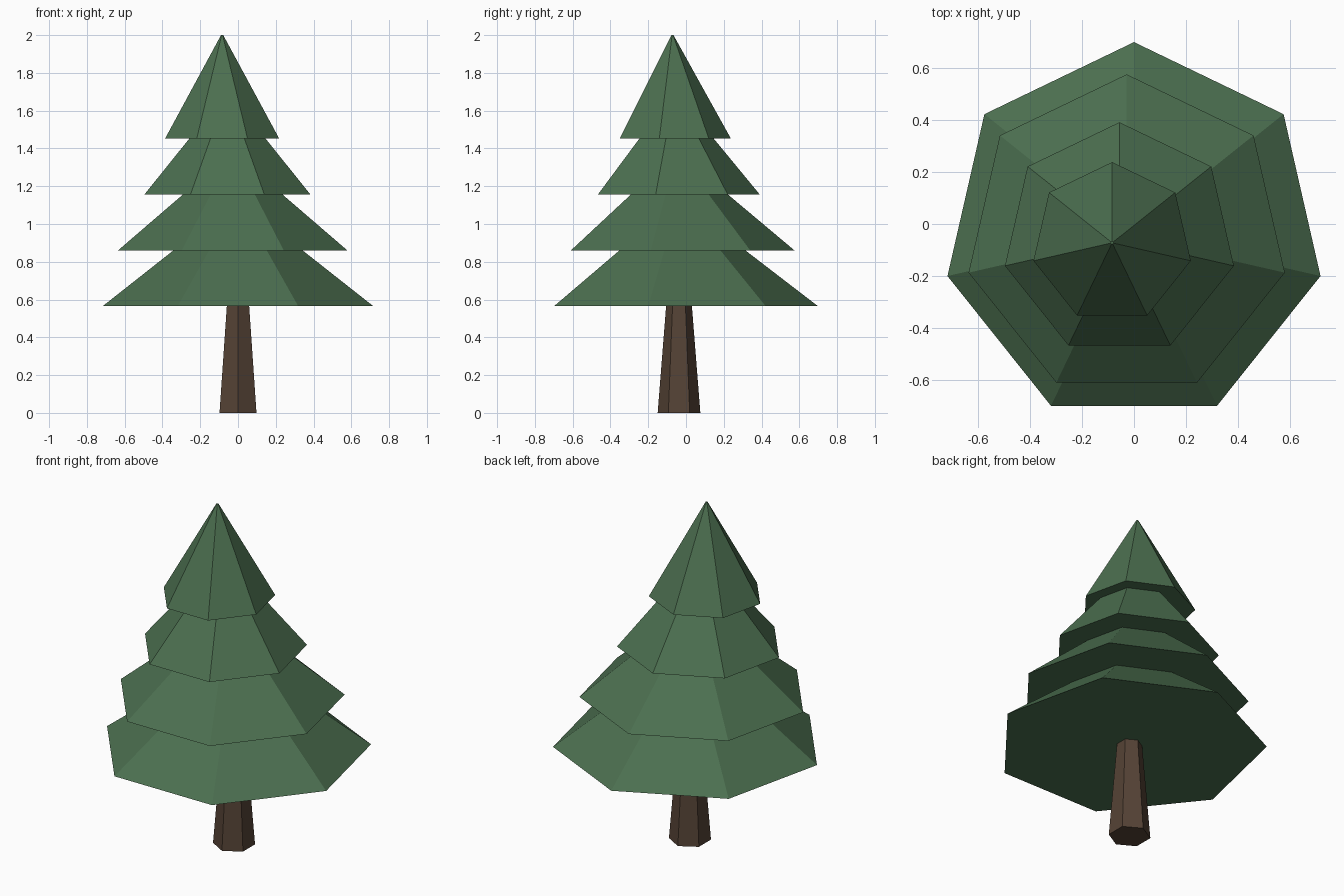
import bpy

if "Cube" in bpy.data.objects:
    bpy.data.objects.remove(bpy.data.objects["Cube"])


def material(name, rgb):
    mat = bpy.data.materials.new(name)
    mat.diffuse_color = (*rgb, 1)
    mat.use_nodes = True
    mat.node_tree.nodes["Principled BSDF"].inputs["Base Color"].default_value = mat.diffuse_color
    return mat


def cone(name, sides, r_base, r_top, x, y, z, height, mat):
    """Flat-sided cone standing on height z, first corner towards +y."""
    bpy.ops.mesh.primitive_cone_add(vertices=sides, radius1=r_base, radius2=r_top,
                                    depth=height, location=(x, y, z + height / 2))
    obj = bpy.context.object
    obj.name = name
    obj.data.materials.append(mat)
    return obj


bark = material("bark", (0.09, 0.055, 0.036))
needles = material("needles", (0.072, 0.16, 0.08))

# Tapered hexagonal trunk, ending inside the lowest tier
cone("trunk", 6, 0.113, 0.064, 0, -0.037, 0, 0.62, bark)

# Four seven-sided branch tiers, each stepping slightly left and forward
tiers = [(0.735, 0.565, 0.560), (0.623, 0.860, 0.518),
         (0.451, 1.156, 0.540), (0.310, 1.452, 0.548)]  # radius, base z, height
for i, (radius, z, height) in enumerate(tiers):
    cone(f"branch_tier_{i + 1}", 7, radius, 0.006,
         -0.028 * i, -0.0363 - 0.012 * i, z, height, needles)
